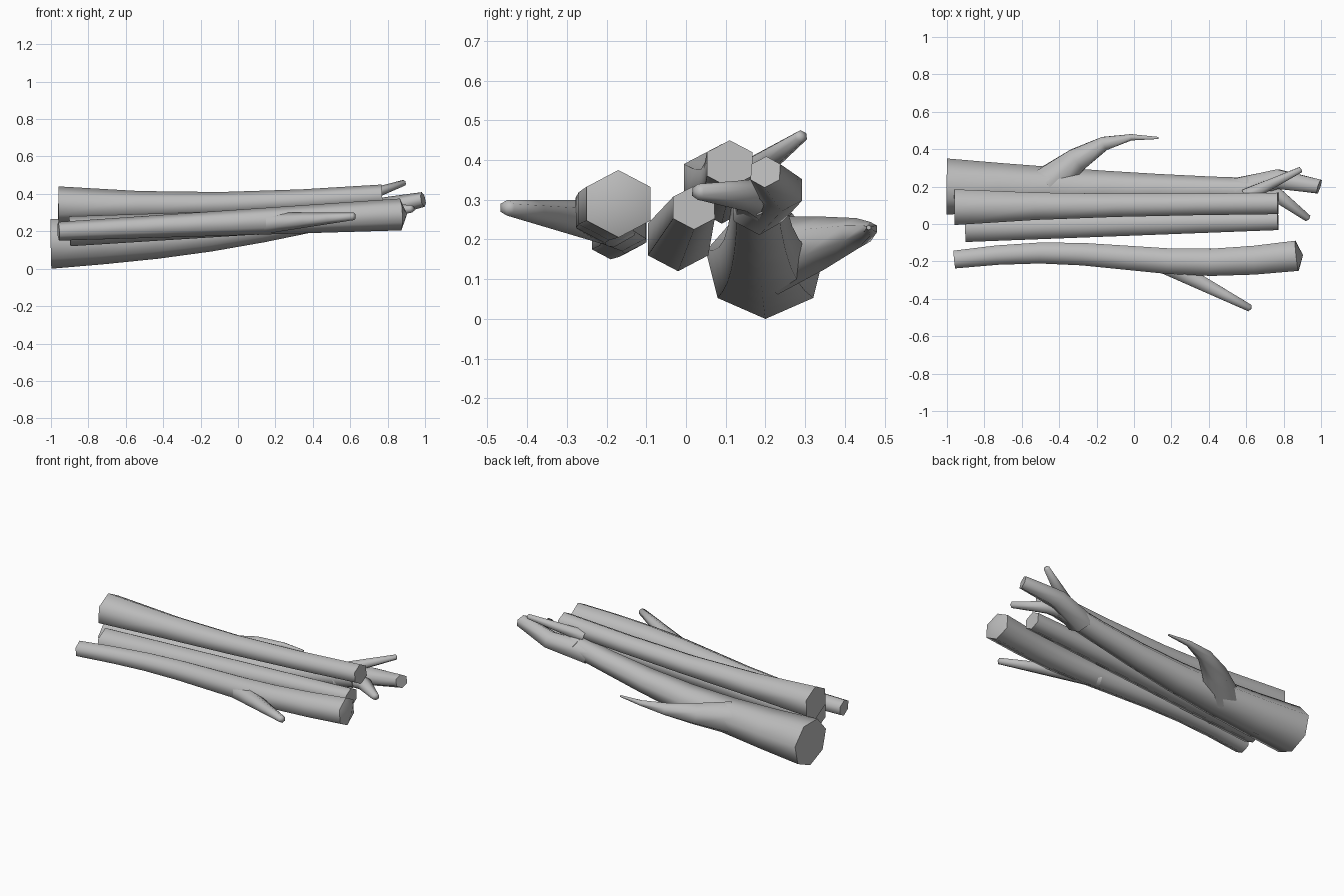
import bpy, bmesh, math
from mathutils import Vector

cube = bpy.data.objects.get("Cube")
if cube:
    bpy.data.objects.remove(cube)

grey = bpy.data.materials.new("bark_grey")
grey.use_nodes = True
colour = (0.5, 0.5, 0.5, 1)
grey.diffuse_color = colour
grey.node_tree.nodes["Principled BSDF"].inputs["Base Color"].default_value = colour


def branch(name, start, end, thick, thin, bow=(0, 0, 0), waves=1, fade=1, sides=6, steps=4, pointed=False):
    """Tapered tube from start to end, bowed sideways along a sine wave."""
    bm = bmesh.new()
    start, end, bow = Vector(start), Vector(end), Vector(bow)

    def centre(t):
        return start.lerp(end, t) + bow * math.sin(math.pi * waves * t)

    # Rings square to the centre line, slightly wider than high
    rings = []
    for step in range(steps + 1):
        t = step / steps
        along = (centre(min(t + 0.1, 1)) - centre(max(t - 0.1, 0))).normalized()
        side = along.cross(Vector((0, 0, 1))).normalized()
        up = side.cross(along)
        radius = thin + (thick - thin) * (1 - t) ** fade
        ring = []
        for k in range(sides):
            angle = math.tau * k / sides - math.pi / 2
            offset = side * math.cos(angle) * 1.1 + up * math.sin(angle)
            ring.append(bm.verts.new(centre(t) + offset * radius))
        rings.append(ring)

    # Bark walls and end caps
    for near, far in zip(rings, rings[1:]):
        for k in range(sides):
            following = (k + 1) % sides
            bm.faces.new((near[k], near[following], far[following], far[k]))
    bm.faces.new(rings[0])
    cap = bm.faces.new(rings[-1])
    if pointed:
        peak = bmesh.ops.poke(bm, faces=[cap])["verts"][0]
        peak.co += along * thin * 0.4
    bmesh.ops.recalc_face_normals(bm, faces=bm.faces)

    mesh = bpy.data.meshes.new(name)
    bm.to_mesh(mesh)
    bm.free()
    mesh.materials.append(grey)
    obj = bpy.data.objects.new(name, mesh)
    bpy.context.collection.objects.link(obj)
    bpy.ops.object.select_all(action="DESELECT")
    obj.select_set(True)
    bpy.context.view_layer.objects.active = obj
    bpy.ops.object.shade_smooth_by_angle(angle=math.radians(65))


# Front stick with its side twig
branch("front_stick", start=(-0.96, -0.19, 0.2), end=(0.87, -0.17, 0.29),
       thick=0.05, thin=0.085, bow=(0, 0.03, 0), waves=2, steps=8, pointed=True)
branch("front_twig", start=(0.1, -0.18, 0.24), end=(0.62, -0.45, 0.28),
       thick=0.06, thin=0.02, pointed=True)

# Middle stick
branch("middle_stick", start=(-0.9, -0.02, 0.2), end=(0.77, 0.02, 0.28),
       thick=0.08, thin=0.055)

# Upper stick, flared at its right end
branch("upper_stick", start=(-0.96, 0.09, 0.34), end=(0.77, 0.11, 0.39),
       thick=0.1, thin=0.06, bow=(0, 0, -0.02), fade=3)

# Back trunk with its hooked twig
branch("back_trunk", start=(-1, 0.2, 0.14), end=(0.7, 0.18, 0.32),
       thick=0.14, thin=0.06, bow=(0, 0, -0.05), fade=1.5, sides=7, steps=6)
branch("hooked_twig", start=(-0.45, 0.22, 0.16), end=(0.13, 0.46, 0.23),
       thick=0.1, thin=0.006, bow=(0, 0.09, 0.02), fade=1.5)

# Forked end of the trunk
branch("fork_back", start=(0.55, 0.18, 0.28), end=(0.99, 0.2, 0.37),
       thick=0.07, thin=0.04, bow=(0, 0.05, 0), steps=2)
branch("fork_front", start=(0.6, 0.2, 0.3), end=(0.93, 0.03, 0.32),
       thick=0.06, thin=0.02, bow=(0, 0.04, 0), steps=2, pointed=True)
branch("fork_upper", start=(0.6, 0.15, 0.36), end=(0.89, 0.29, 0.46),
       thick=0.04, thin=0.016, steps=2, pointed=True)
